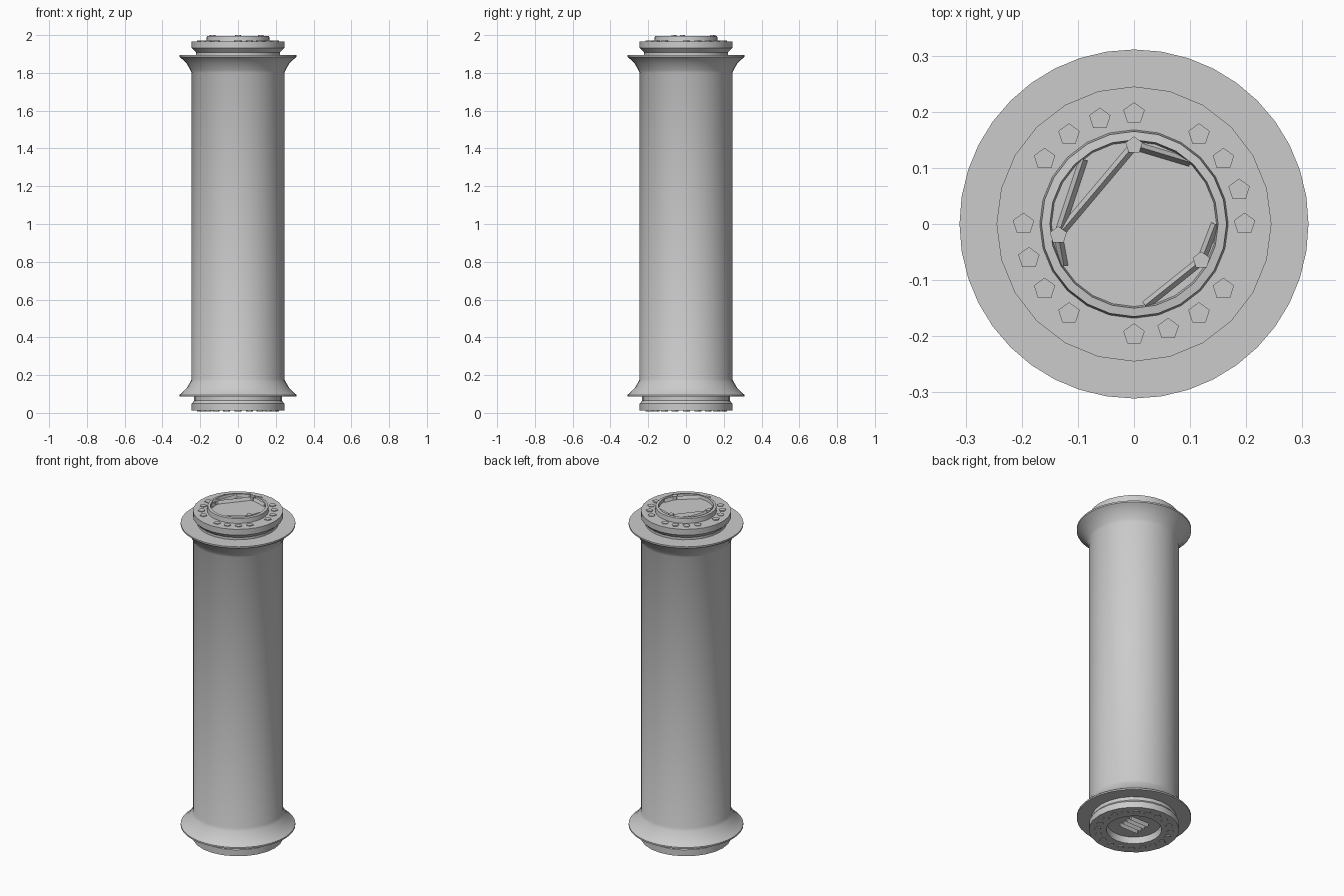
import bpy
import bmesh
from math import cos, sin, pi, radians
from mathutils import Vector

cube = bpy.data.objects.get("Cube")
if cube:
    bpy.data.objects.remove(cube)

grey = bpy.data.materials.new("plain grey")
grey.use_nodes = True
colour = (0.6, 0.6, 0.6, 1)
grey.diffuse_color = colour
grey.node_tree.nodes["Principled BSDF"].inputs["Base Color"].default_value = colour


def finish(name, bm, smooth=True):
    bmesh.ops.recalc_face_normals(bm, faces=bm.faces)
    mesh = bpy.data.meshes.new(name)
    bm.to_mesh(mesh)
    bm.free()
    obj = bpy.data.objects.new(name, mesh)
    bpy.context.collection.objects.link(obj)
    mesh.materials.append(grey)
    if smooth:
        bpy.ops.object.select_all(action="DESELECT")
        obj.select_set(True)
        bpy.context.view_layer.objects.active = obj
        bpy.ops.object.shade_smooth_by_angle(angle=radians(25))
    return obj


def lathe(name, profile, sides):
    """Spin (radius, height) points round z; the ends lie on the axis."""
    bm = bmesh.new()
    verts = [bm.verts.new((r, 0, z)) for r, z in profile]
    edges = [bm.edges.new(pair) for pair in zip(verts, verts[1:])]
    bmesh.ops.spin(bm, geom=verts + edges, axis=(0, 0, 1), cent=(0, 0, 0),
                   angle=2 * pi, steps=sides, use_merge=True)
    bmesh.ops.remove_doubles(bm, verts=bm.verts, dist=0.0001)
    return finish(name, bm)


def studs(name, places, radius, low, high):
    """Small five-sided bolt heads."""
    bm = bmesh.new()
    for x, y in places:
        made = bmesh.ops.create_cone(bm, cap_ends=True, segments=5, radius1=radius,
                                     radius2=radius, depth=high - low)
        bmesh.ops.translate(bm, verts=made["verts"], vec=(x, y, (low + high) / 2))
    return finish(name, bm, False)


def strut(name, start, end, width, low, high):
    """Tapered ridge lying between two studs."""
    a, b = Vector((*start, 0)), Vector((*end, 0))
    side = (b - a).normalized().cross(Vector((0, 0, 1))) * width
    bm = bmesh.new()
    base = [bm.verts.new(p + Vector((0, 0, low))) for p in (a - side, a + side, b + side, b - side)]
    ridge = [bm.verts.new(p + Vector((0, 0, high))) for p in (a, b)]
    bm.faces.new(base)
    bm.faces.new((base[0], base[1], ridge[0]))
    bm.faces.new((base[2], base[3], ridge[1]))
    bm.faces.new((base[1], base[2], ridge[1], ridge[0]))
    bm.faces.new((base[3], base[0], ridge[0], ridge[1]))
    return finish(name, bm, False)


# Main tube with a flared flange at each end
flare = [(0.245, 0.18), (0.252, 0.165), (0.272, 0.13), (0.298, 0.105), (0.311, 0.095), (0.311, 0.086)]
upper = [(r, 1.98 - z) for r, z in flare]
lathe("flanged_tube", [(0, 0.086)] + flare[::-1] + upper + [(0, 1.894)], 40)

# Top cap with a raised rim round a shallow dish
lathe("top_cap", [(0, 1.88), (0.222, 1.88), (0.222, 1.908), (0.245, 1.932), (0.245, 1.967),
                  (0.168, 1.967), (0.165, 1.994), (0.15, 1.996), (0.147, 1.978), (0, 1.978)], 24)

# Bottom cap with a recessed centre
lathe("bottom_cap", [(0, 0.1), (0.232, 0.1), (0.232, 0.065), (0.245, 0.05), (0.245, 0.012),
                     (0.15, 0.012), (0.145, 0.05), (0, 0.05)], 24)

# Bolt circles on both caps
circle = [(0.197 * cos(i * pi / 10), 0.197 * sin(i * pi / 10)) for i in range(20)]
top_circle = [p for i, p in enumerate(circle) if i not in (4, 9, 14, 19)]
studs("top_bolts", top_circle, 0.02, 1.96, 1.971)
studs("bottom_bolts", circle, 0.02, 0.008, 0.02)

# Studs and ridges inside the top dish
inner = [(0, 0.14), (-0.135, -0.02), (0.12, -0.065)]
studs("dish_studs", inner, 0.016, 1.97, 2.0)
links = [(inner[0], inner[1]), (inner[0], (0.1, 0.11)), (inner[1], (-0.09, 0.115)),
         (inner[1], (-0.125, -0.075)), (inner[2], (0.02, -0.145)), (inner[2], (0.145, 0))]
for n, (start, end) in enumerate(links):
    strut(f"dish_ridge_{n + 1}", start, end, 0.009, 1.975, 1.996)

# Small raised relief in the bottom recess
for n in range(4):
    y = -0.045 + 0.03 * n
    strut(f"recess_ridge_{n + 1}", (-0.06, y), (0.06, y), 0.01, 0.052, 0.03)
